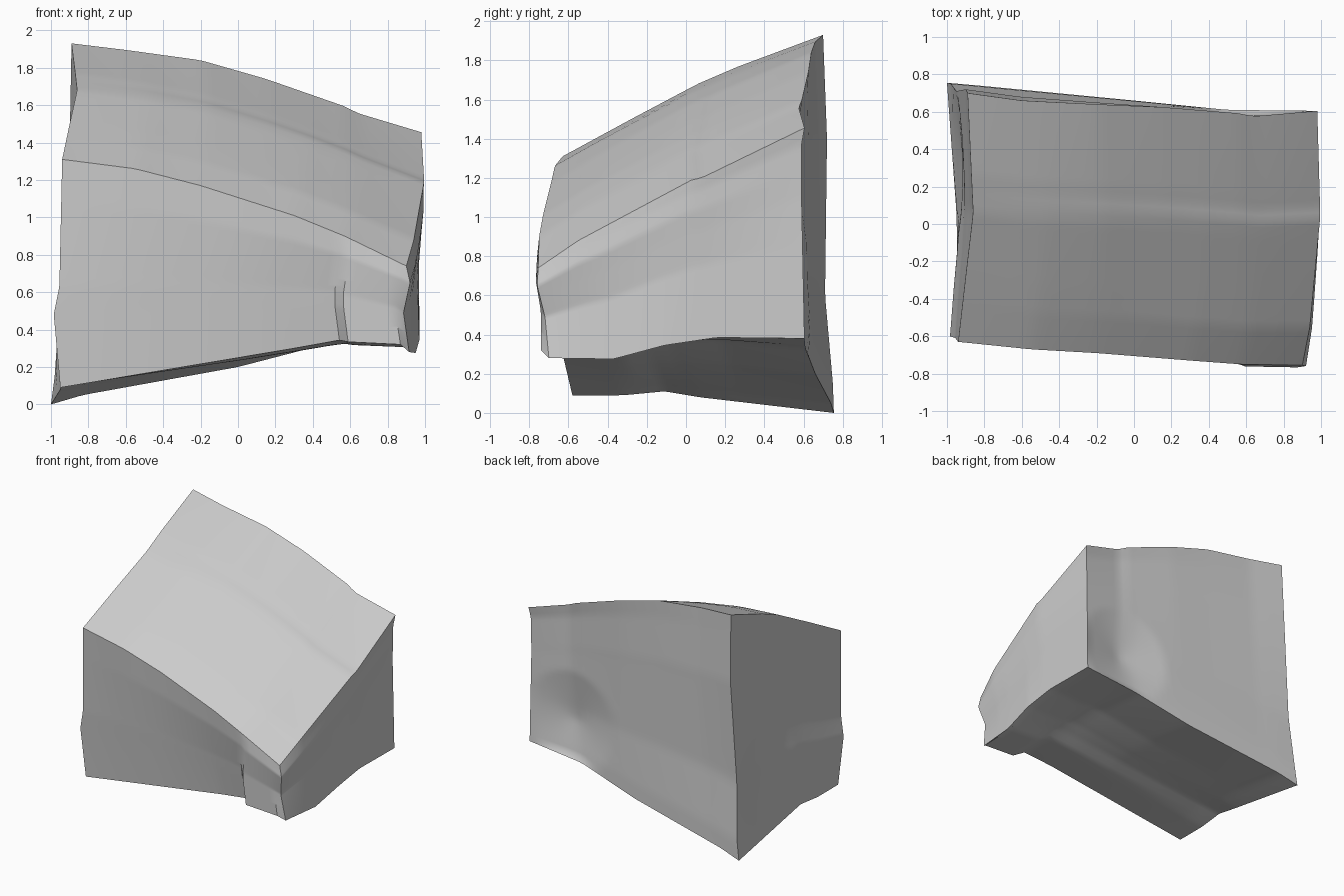
import bpy
import bmesh
import math
from mathutils import Vector

cube = bpy.data.objects.get("Cube")
if cube:
    bpy.data.objects.remove(cube, do_unlink=True)

STEPS = 40

# Corners of the block: F/B front or back, L/R at -x or +x, T/D top or bottom
corners = {
    "FLT": (-.94, -.63, 1.31), "FRT": (.9, -.755, .74),
    "BLT": (-.89, .7, 1.93), "BRT": (.98, .605, 1.455),
    "FLD": (-.95, -.58, .09), "FRD": (.915, -.7, .28),
    "BLD": (-1, .755, 0), "BRD": (.97, .605, .38),
}

# Worn edges running across the block
edges_across = {
    "FLT FRT": [(-.55, -.67, 1.26), (-.2, -.69, 1.17), (.3, -.73, 1.01), (.57, -.75, .9)],
    "BLT BRT": [(-.6, .66, 1.895), (-.2, .64, 1.84), (.15, .625, 1.74),
                (.58, .59, 1.59), (.63, .575, 1.56)],
    "FLD FRD": [(.3, -.63, .3), (.55, -.66, .345), (.58, -.74, .335), (.88, -.74, .32)],
    "BLD BRD": [(-.83, .74, .05), (0, .66, .2), (.5, .61, .33)],
}

# Worn edges running front to back
edges_deep = {
    "FLT BLT": [(-.9, -.28, 1.5), (-.86, .06, 1.68), (-.87, .27, 1.77)],
    "FRT BRT": [(.94, -.55, .88), (.995, .03, 1.19), (.995, .08, 1.2)],
    "FLD BLD": [(-.95, -.32, .09), (-.945, -.11, .11), (-.95, .07, .08)],
    "FRD BRD": [(.95, -.37, .275), (.97, -.11, .345), (.97, .16, .385)],
}

# Worn upright edges
edges_upright = {
    "FLD FLT": [(-.985, -.6, .48), (-.955, -.61, .63)],
    "FRD FRT": [(.885, -.72, .49), (.92, -.76, .65)],
    "BLD BLT": [(-.98, .75, .15), (-.95, .71, .6), (-.9, .72, 1.4)],
    "BRD BRT": [(.965, .59, 1.1), (.97, .59, 1.37)],
}


def sample_edge(name, middle, axis):
    """Sample a polyline evenly along its main axis."""
    start, end = name.split()
    path = [Vector(p) for p in (corners[start], *middle, corners[end])]
    samples = []
    for i in range(STEPS + 1):
        target = path[0][axis] + (path[-1][axis] - path[0][axis]) * i / STEPS
        for a, b in zip(path, path[1:]):
            if target <= b[axis] or b is path[-1]:
                samples.append(a.lerp(b, (target - a[axis]) / (b[axis] - a[axis])))
                break
    return samples


curves = {}
for axis, group in enumerate((edges_across, edges_deep, edges_upright)):
    for name, middle in group.items():
        curves[name] = sample_edge(name, middle, axis)


def add_side(bm, low, high, first, last, dent=None):
    """Span four edges with a blended grid, with an optional hollow."""
    c0, c1, d0, d1 = (curves[n] for n in (low, high, first, last))
    grid = []
    for j in range(STEPS + 1):
        v = j / STEPS
        row = []
        for i in range(STEPS + 1):
            u = i / STEPS
            flat = c0[0].lerp(c0[-1], u).lerp(c1[0].lerp(c1[-1], u), v)
            p = c0[i].lerp(c1[i], v) + d0[j].lerp(d1[j], u) - flat
            if dent and 0 < i < STEPS and 0 < j < STEPS:
                centre, radius, push = dent
                fade = max(0, 1 - (p - Vector(centre)).length / radius)
                p += Vector(push) * fade
            row.append(bm.verts.new(p))
        grid.append(row)
    for j in range(STEPS):
        for i in range(STEPS):
            bm.faces.new((grid[j][i], grid[j][i + 1], grid[j + 1][i + 1], grid[j + 1][i]))


bm = bmesh.new()
add_side(bm, "FLD FRD", "FLT FRT", "FLD FLT", "FRD FRT")
add_side(bm, "BLD BRD", "BLT BRT", "BLD BLT", "BRD BRT",
         ((.6, .6, .63), .4, (0, -.06, 0)))
add_side(bm, "FLD BLD", "FLT BLT", "FLD FLT", "BLD BLT",
         ((-.95, .33, .5), .4, (.03, 0, 0)))
add_side(bm, "FRD BRD", "FRT BRT", "FRD FRT", "BRD BRT")
add_side(bm, "FLT FRT", "BLT BRT", "FLT BLT", "FRT BRT")
add_side(bm, "FLD FRD", "BLD BRD", "FLD BLD", "FRD BRD")

# Join the sides into one closed stone
bmesh.ops.remove_doubles(bm, verts=bm.verts[:], dist=.0005)
bmesh.ops.recalc_face_normals(bm, faces=bm.faces[:])
mesh = bpy.data.meshes.new("stone_block")
bm.to_mesh(mesh)
bm.free()
stone = bpy.data.objects.new("stone_block", mesh)
bpy.context.collection.objects.link(stone)

# Plain grey stone
grey = bpy.data.materials.new("stone_grey")
grey.use_nodes = True
colour = (.6, .6, .6, 1)
grey.diffuse_color = colour
for node in grey.node_tree.nodes:
    if node.type == "BSDF_PRINCIPLED":
        node.inputs["Base Color"].default_value = colour
mesh.materials.append(grey)

bpy.ops.object.select_all(action="DESELECT")
stone.select_set(True)
bpy.context.view_layer.objects.active = stone
bpy.ops.object.shade_smooth_by_angle(angle=math.radians(35))
